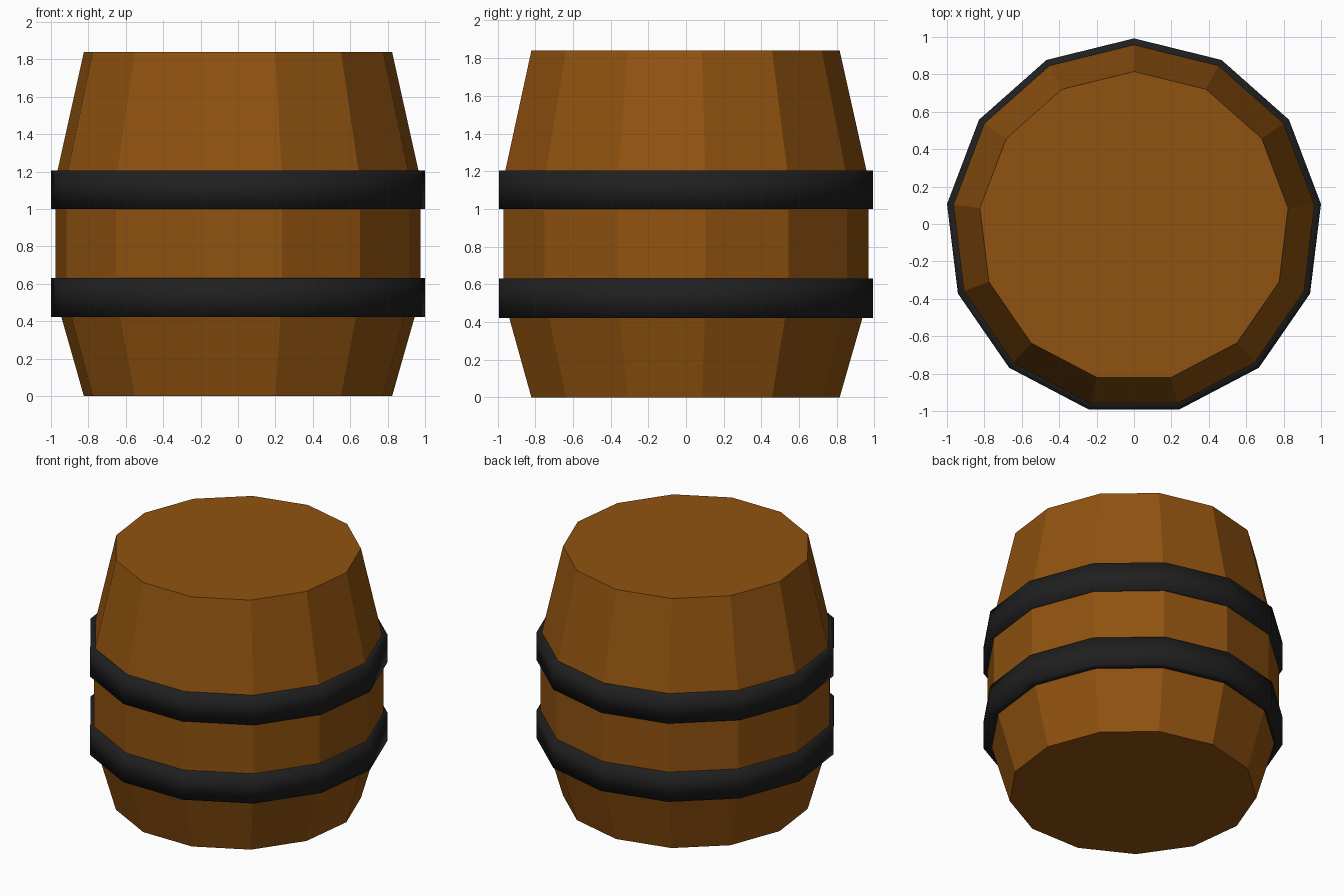
import bpy, bmesh
from math import sin, cos, tau, pi

if "Cube" in bpy.data.objects:
    bpy.data.objects.remove(bpy.data.objects["Cube"])

SIDES = 13
Y_OFFSET = -0.0146  # centres the odd-sided outline on y = 0


def material(name, color):
    mat = bpy.data.materials.new(name)
    mat.diffuse_color = (*color, 1)
    mat.use_nodes = True
    mat.node_tree.nodes["Principled BSDF"].inputs["Base Color"].default_value = mat.diffuse_color
    return mat


def lathe(name, profile, mat, closed=False, smooth=False):
    """Spin (radius, z) points, listed bottom to top on the outside, into 13 sides."""
    bm = bmesh.new()
    rings = [[bm.verts.new((r * cos(pi / 2 + tau * i / SIDES),
                            r * sin(pi / 2 + tau * i / SIDES) + Y_OFFSET, z))
              for i in range(SIDES)] for r, z in profile]
    pairs = list(zip(rings, rings[1:]))
    if closed:
        pairs.append((rings[-1], rings[0]))
    else:
        bm.faces.new(rings[0])
        bm.faces.new(rings[-1])
    for low, high in pairs:
        for i in range(SIDES):
            j = (i + 1) % SIDES
            bm.faces.new((low[i], low[j], high[j], high[i]))
    bmesh.ops.recalc_face_normals(bm, faces=bm.faces)
    for face in bm.faces:
        face.smooth = smooth
    mesh = bpy.data.meshes.new(name)
    bm.to_mesh(mesh)
    bm.free()
    mesh.materials.append(mat)
    obj = bpy.data.objects.new(name, mesh)
    bpy.context.collection.objects.link(obj)
    return obj


wood = material("wood", (0.28, 0.085, 0.005))
iron = material("iron", (0.014, 0.014, 0.014))

# Wooden body with flat ends
lathe("barrel_body", [(0.83, 0), (0.982, 0.53), (0.982, 1.16), (0.83, 1.84)], wood)

# Two iron hoops, softly shaded
for name, z0, z1 in (("lower_hoop", 0.422, 0.63), ("upper_hoop", 1.0, 1.205)):
    lathe(name, [(0.935, z0), (1.007, z0), (1.007, z1), (0.935, z1)], iron,
          closed=True, smooth=True)
